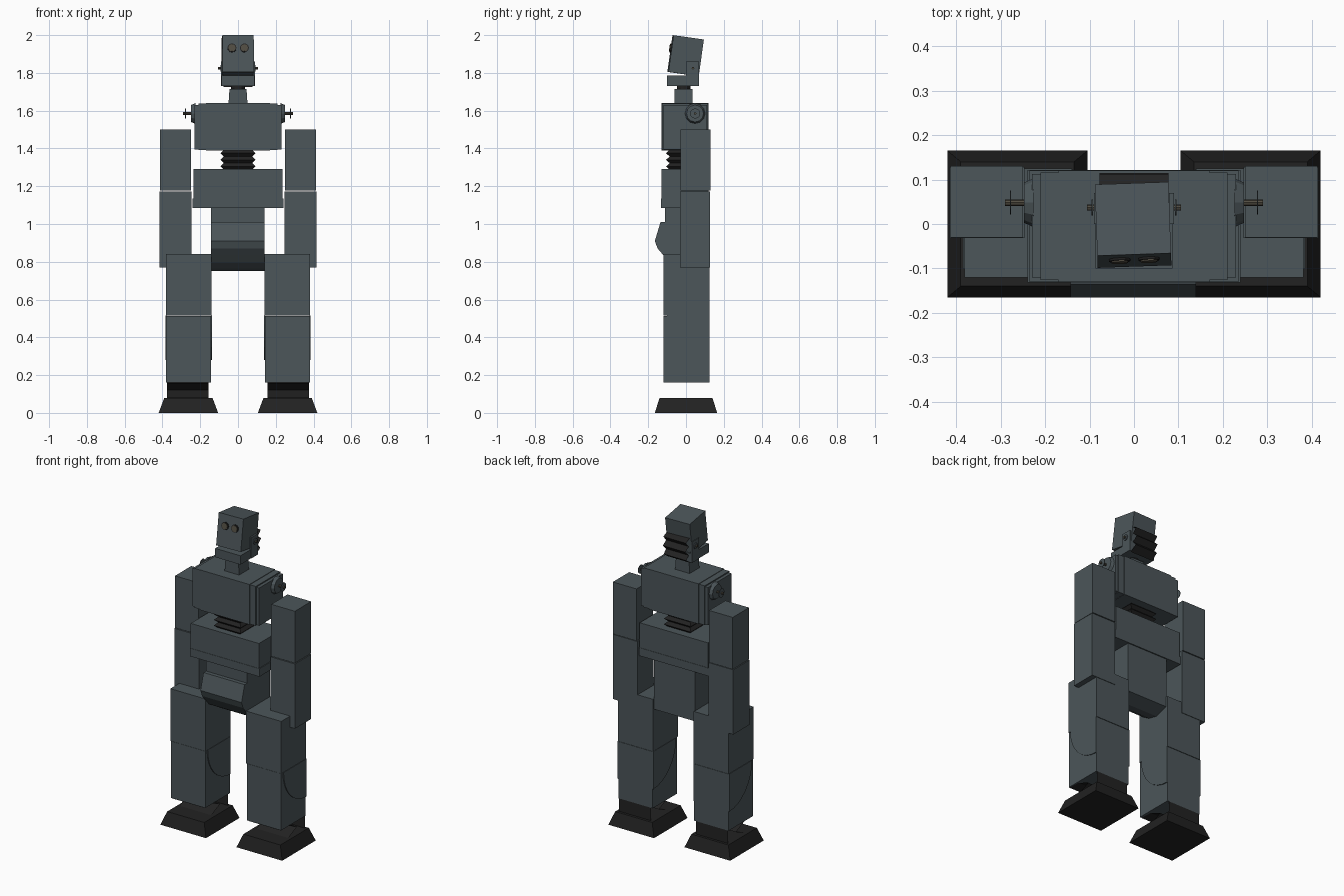
import bpy, bmesh, math
from mathutils import Matrix, Vector

if "Cube" in bpy.data.objects:
    bpy.data.objects.remove(bpy.data.objects["Cube"])


def material(name, rgb):
    m = bpy.data.materials.new(name)
    m.diffuse_color = (*rgb, 1)
    m.use_nodes = True
    m.node_tree.nodes["Principled BSDF"].inputs["Base Color"].default_value = m.diffuse_color
    return m


STEEL = material("blue_grey_steel", (0.072, 0.092, 0.101))
RUBBER = material("black_rubber", (0.016, 0.016, 0.016))
BRASS = material("dull_brass", (0.085, 0.075, 0.055))


def finish(name, bm, mat):
    bmesh.ops.recalc_face_normals(bm, faces=bm.faces[:])
    me = bpy.data.meshes.new(name)
    bm.to_mesh(me)
    bm.free()
    me.materials.append(mat)
    ob = bpy.data.objects.new(name, me)
    bpy.context.collection.objects.link(ob)
    return ob


def loft(name, rings, mat):
    """Stack of rectangles (x0, x1, y0, y1, z), capped at both ends."""
    bm = bmesh.new()
    loops = [[bm.verts.new(p) for p in
              ((x0, y0, z), (x1, y0, z), (x1, y1, z), (x0, y1, z))]
             for x0, x1, y0, y1, z in rings]
    for a, b in zip(loops, loops[1:]):
        for i in range(4):
            j = (i + 1) % 4
            bm.faces.new((a[i], a[j], b[j], b[i]))
    bm.faces.new(loops[0])
    bm.faces.new(loops[-1])
    return finish(name, bm, mat)


def box(name, x0, x1, y0, y1, z0, z1, mat=STEEL):
    x0, x1 = sorted((x0, x1))
    return loft(name, [(x0, x1, y0, y1, z0), (x0, x1, y0, y1, z1)], mat)


def extrude_x(name, profile, x0, x1, mat, closed=True):
    """(y, z) profile swept along x; open profiles become folded sheets."""
    bm = bmesh.new()
    a = [bm.verts.new((x0, y, z)) for y, z in profile]
    b = [bm.verts.new((x1, y, z)) for y, z in profile]
    n = len(a)
    for i in range(n if closed else n - 1):
        j = (i + 1) % n
        bm.faces.new((a[i], a[j], b[j], b[i]))
    if closed:
        bm.faces.new(a)
        bm.faces.new(b)
    return finish(name, bm, mat)


def cylinder(name, center, r, length, axis, mat, r2=None, sides=12):
    bm = bmesh.new()
    bmesh.ops.create_cone(bm, cap_ends=True, segments=sides, radius1=r,
                          radius2=r if r2 is None else r2, depth=length)
    rot = Vector((0, 0, 1)).rotation_difference(Vector(axis)).to_matrix().to_4x4()
    bm.transform(Matrix.Translation(center) @ rot)
    return finish(name, bm, mat)


# Head: looks slightly upward, with ringed eyes
head = [box("head", -0.083, 0.083, -0.081, 0.081, -0.098, 0.098)]
for s, side in ((-1, "left"), (1, "right")):
    head.append(cylinder(side + "_eye_ring", (s * 0.033, -0.083, 0.03), 0.024, 0.006, (0, -1, 0), RUBBER))
    head.append(cylinder(side + "_eye", (s * 0.033, -0.085, 0.03), 0.019, 0.009, (0, -1, 0), BRASS))
for ob in head:
    ob.matrix_world = (Matrix.Translation((-0.002, -0.002, 1.891)) @ Matrix.Rotation(math.radians(2), 4, 'Z')
                       @ Matrix.Rotation(math.radians(-8), 4, 'X'))

# Jaw, hinge plates and pleated rubber at the nape
box("jaw", -0.087, 0.087, -0.1, 0.07, 1.73, 1.785)
extrude_x("nape_bellows", [(0.06, 1.89), (0.112, 1.865), (0.085, 1.835), (0.115, 1.81),
                           (0.085, 1.78), (0.108, 1.755), (0.065, 1.725)],
          -0.078, 0.078, RUBBER, closed=False)

# Neck
loft("neck", [(-0.05, 0.05, -0.06, 0.035, 1.64), (-0.045, 0.045, -0.06, 0.035, 1.715)], STEEL)
cylinder("neck_pivot", (0, -0.012, 1.723), 0.036, 0.02, (0, 0, 1), RUBBER)

# Torso
box("chest", -0.17, 0.17, -0.13, 0.12, 1.39, 1.64)
rings = []
for i in range(7):
    e = 0.018 if i % 2 == 0 else 0.0
    rings.append((-0.093 + e, 0.093 - e, -0.105 + e, 0.085 - e, 1.288 + i * 0.104 / 6))
loft("waist_bellows", rings, RUBBER)
box("waist", -0.235, 0.235, -0.13, 0.12, 1.135, 1.29)
box("belt", -0.24, 0.24, -0.132, 0.122, 1.085, 1.135)

# Pelvis with a folded codpiece and rounded underside
extrude_x("pelvis", [(0.115, 1.085), (-0.11, 1.085), (-0.11, 1.01), (-0.135, 1.01),
                     (-0.165, 0.91), (-0.15, 0.87), (-0.12, 0.835), (-0.085, 0.795),
                     (-0.035, 0.765), (0.03, 0.75), (0.115, 0.775)], -0.143, 0.14, STEEL)

for s, side in ((-1, "left_"), (1, "right_")):
    # Jaw hinge
    box(side + "jaw_plate", s * 0.08, s * 0.09, 0.0, 0.07, 1.73, 1.86)
    cylinder(side + "jaw_bolt", (s * 0.093, 0.037, 1.825), 0.007, 0.025, (1, 0, 0), BRASS, sides=8)
    cylinder(side + "jaw_washer", (s * 0.094, 0.037, 1.825), 0.018, 0.004, (1, 0, 0), STEEL)

    # Chest side panels and shoulder joint
    box(side + "chest_panel", s * 0.17, s * 0.21, -0.126, 0.116, 1.392, 1.637)
    box(side + "chest_end", s * 0.21, s * 0.23, -0.12, 0.112, 1.395, 1.63)
    cylinder(side + "shoulder_disc", (s * 0.237, 0.048, 1.585), 0.055, 0.022, (s, 0, 0), STEEL, r2=0.045)
    cylinder(side + "shoulder_pin", (s * 0.26, 0.048, 1.585), 0.007, 0.06, (1, 0, 0), BRASS, sides=8)
    cylinder(side + "shoulder_washer", (s * 0.278, 0.048, 1.585), 0.027, 0.003, (1, 0, 0), STEEL)

    # Arms
    a, b = sorted((s * 0.25, s * 0.413))
    loft(side + "upper_arm", [(a, b, -0.03, 0.13, 1.177), (a, b, -0.03, 0.13, 1.5)], STEEL)
    box(side + "forearm", s * 0.246, s * 0.415, -0.032, 0.128, 0.77, 1.173)

    # Legs, with thin curved plates beside the knee
    box(side + "thigh", s * 0.14, s * 0.382, -0.12, 0.125, 0.515, 0.84)
    box(side + "shin", s * 0.143, s * 0.38, -0.118, 0.124, 0.16, 0.513)
    arc = [(0.124 - 0.225 * math.cos(t), 0.515 - 0.235 * math.sin(t))
           for t in (i * math.pi / 16 for i in range(9))]
    for x, label in ((0.382, "outer"), (0.141, "inner")):
        extrude_x(side + label + "_knee_plate", arc + [(0.124, 0.515)],
                  s * (x - 0.003), s * (x + 0.003), STEEL)

    # Folded rubber ankle: pleated front sheet and flat rear sheet
    extrude_x(side + "ankle_fold", [(-0.118, 0.159), (-0.04, 0.157), (0.045, 0.12),
                                    (-0.04, 0.082), (-0.118, 0.081)],
              s * 0.155, s * 0.375, RUBBER, closed=False)
    extrude_x(side + "ankle_back", [(0.124, 0.16), (0.124, 0.08)],
              s * 0.155, s * 0.375, RUBBER, closed=False)

    # Feet
    a, b = sorted((s * 0.105, s * 0.42))
    c, d = sorted((s * 0.135, s * 0.39))
    loft(side + "foot", [(a, b, -0.165, 0.165, 0), (c, d, -0.14, 0.14, 0.08)], RUBBER)
